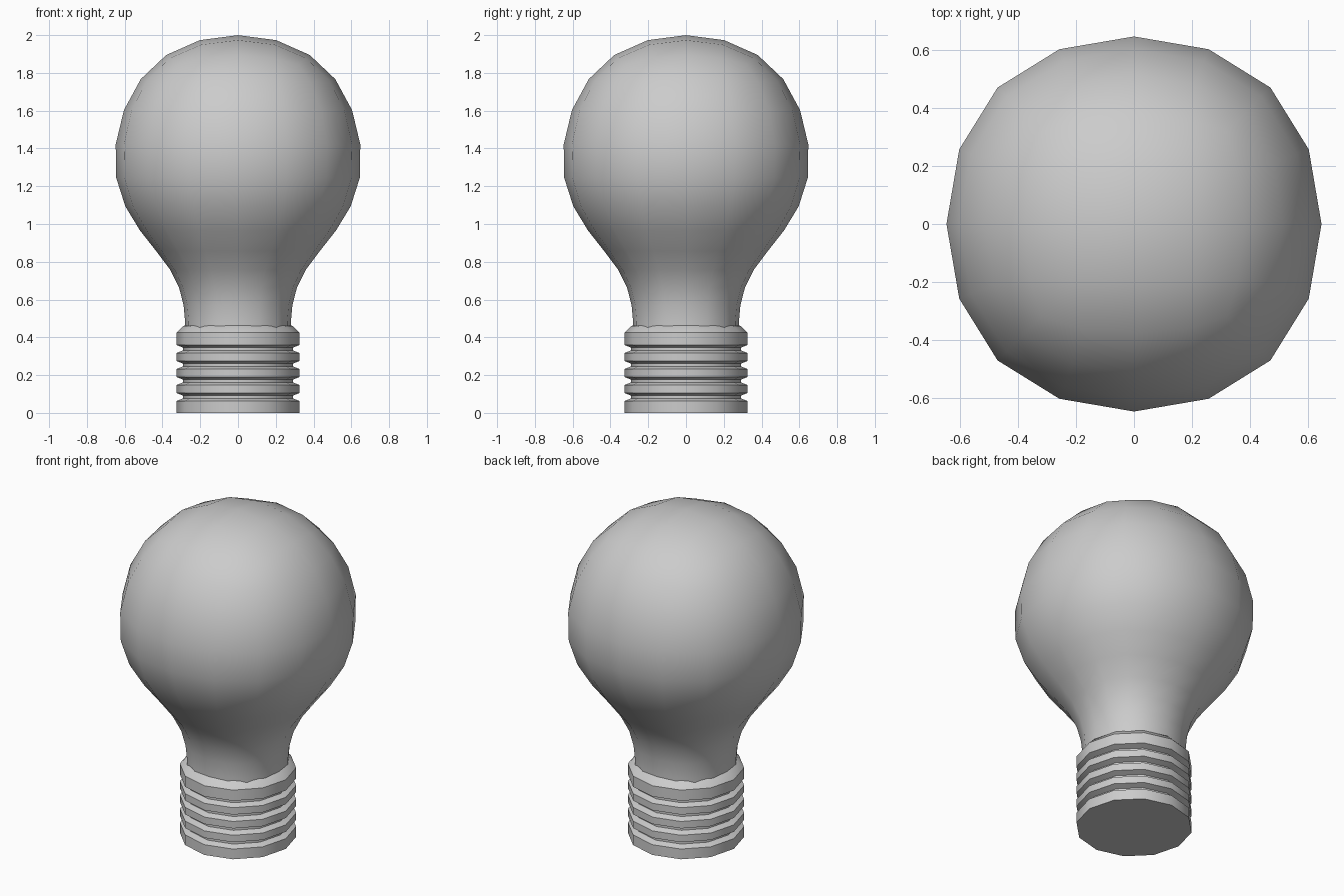
import bpy, bmesh, math

if "Cube" in bpy.data.objects:
    bpy.data.objects.remove(bpy.data.objects["Cube"])


def finish(name, bm):
    bmesh.ops.recalc_face_normals(bm, faces=bm.faces[:])
    mesh = bpy.data.meshes.new(name)
    bm.to_mesh(mesh)
    bm.free()
    ob = bpy.data.objects.new(name, mesh)
    bpy.context.collection.objects.link(ob)
    bpy.ops.object.select_all(action='DESELECT')
    ob.select_set(True)
    bpy.context.view_layer.objects.active = ob
    return ob


def stacked_rings(profile, sides, phase=0.0, cap_bottom=True):
    """Bridge regular rings of (radius, height), closing the top."""
    bm = bmesh.new()
    rings = []
    for r, z in profile:
        angles = [phase + 2 * math.pi * i / sides for i in range(sides)]
        rings.append([bm.verts.new((r * math.cos(a), r * math.sin(a), z)) for a in angles])
    for lo, hi in zip(rings, rings[1:]):
        for i in range(sides):
            j = (i + 1) % sides
            bm.faces.new((lo[i], lo[j], hi[j], hi[i]))
    bm.faces.new(rings[-1])
    if cap_bottom:
        bm.faces.new(rings[0][::-1])
    return bm


# Glass bulb: square cage rounded by subdivision, open where it enters the socket
cage = [(0.305, 0.39), (0.301, 0.75), (0.845, 1.16), (0.538, 2.073)]
cage = [(half * math.sqrt(2), z) for half, z in cage]
bulb = finish("glass_bulb", stacked_rings(cage, 4, math.pi / 4, cap_bottom=False))
sub = bulb.modifiers.new("round", 'SUBSURF')
sub.levels = sub.render_levels = 2
bpy.ops.object.modifier_apply(modifier=sub.name)
bpy.ops.object.shade_smooth()

# Ribbed screw base: twelve-sided with four grooves
profile = [(0.325, 0.0), (0.325, 0.063)]
for k in range(4):
    z = 0.063 + k * 0.0985 * 0.86
    top = z + 0.042
    profile += [(0.29, z + 0.014), (0.29, z + 0.028), (0.325, top)]
    if k < 3:
        profile.append((0.325, z + 0.0847))
profile += [(0.325, 0.425), (0.29, 0.46), (0.25, 0.475)]
base = finish("screw_base", stacked_rings(profile, 12))
bpy.ops.object.shade_smooth_by_angle(angle=math.radians(40))
